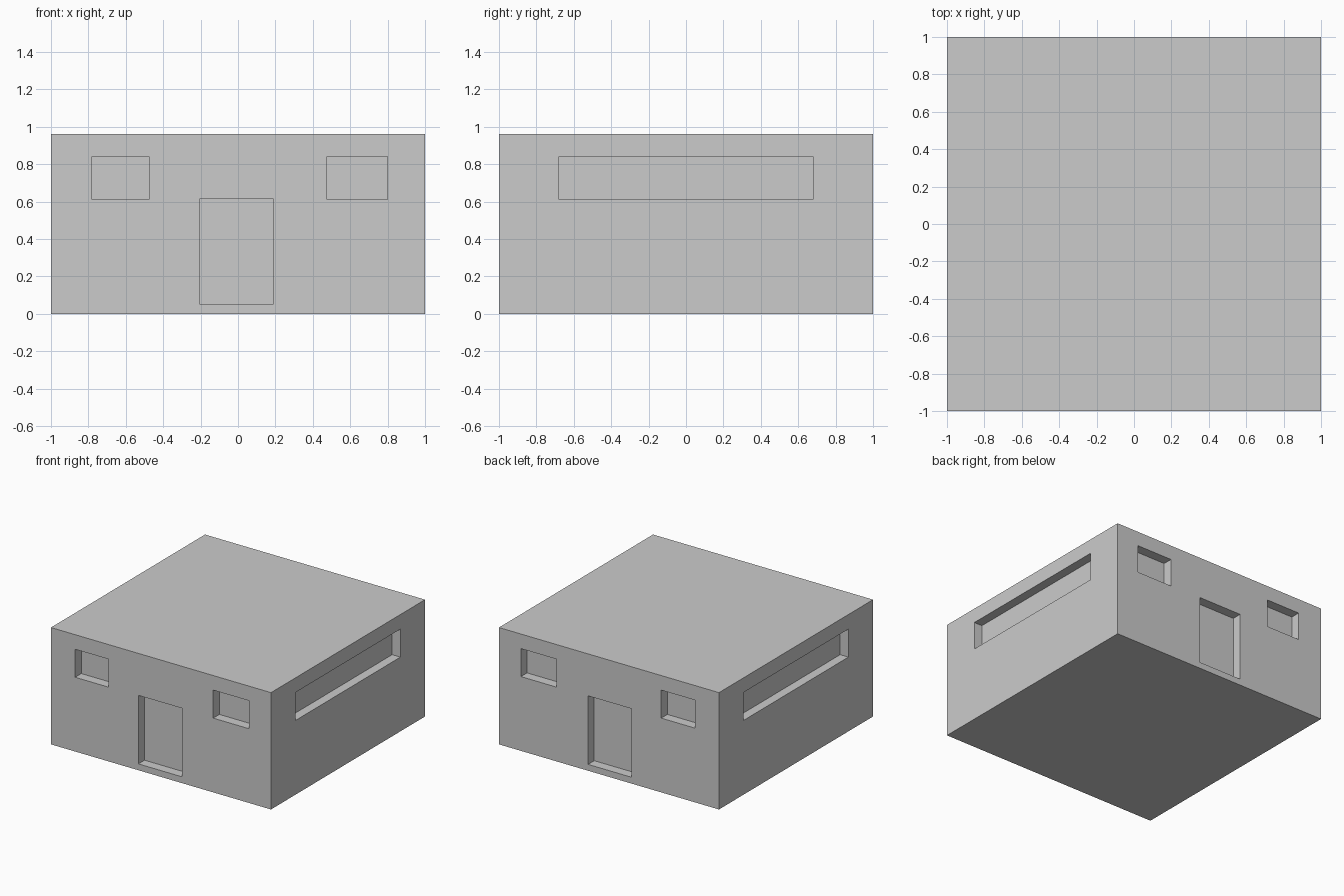
import bpy
import bmesh
from mathutils import Matrix, Vector

if "Cube" in bpy.data.objects:
    bpy.data.objects.remove(bpy.data.objects["Cube"])

HEIGHT = 0.96
DEPTH_Y, DEPTH_X = 0.08, 0.075   # recess depth on front/back and on the sides


def add_box(bm, lo, hi):
    lo, hi = Vector(lo), Vector(hi)
    m = Matrix.Translation((lo + hi) / 2) @ Matrix.Diagonal((*(hi - lo), 1))
    bmesh.ops.create_cube(bm, size=1, matrix=m)


def make_object(name, bm):
    mesh = bpy.data.meshes.new(name)
    bm.to_mesh(mesh)
    bm.free()
    obj = bpy.data.objects.new(name, mesh)
    bpy.context.collection.objects.link(obj)
    return obj


# Solid building block
bm = bmesh.new()
add_box(bm, (-1, -1, 0), (1, 1, HEIGHT))
building = make_object("building", bm)

# Recess cutters, each one repeated on the opposite wall
bm = bmesh.new()
front_openings = [
    (-0.78, -0.475, 0.61, 0.84),    # left window
    (0.475, 0.80, 0.61, 0.84),      # right window
    (-0.205, 0.19, 0.052, 0.615),   # door
]
for side in (-1, 1):
    for x0, x1, z0, z1 in front_openings:
        ys = sorted((side * (1 - DEPTH_Y), side * 1.1))
        add_box(bm, (x0, ys[0], z0), (x1, ys[1], z1))
    # Long side window
    xs = sorted((side * (1 - DEPTH_X), side * 1.1))
    add_box(bm, (xs[0], -0.68, 0.61), (xs[1], 0.68, 0.84))
cutter = make_object("opening_cutter", bm)
cutter.hide_render = True

# Cut the recesses and drop the cutter
mod = building.modifiers.new("openings", 'BOOLEAN')
mod.operation = 'DIFFERENCE'
mod.solver = 'EXACT'
mod.object = cutter
bpy.context.view_layer.objects.active = building
bpy.ops.object.modifier_apply(modifier=mod.name)
bpy.data.objects.remove(cutter)
